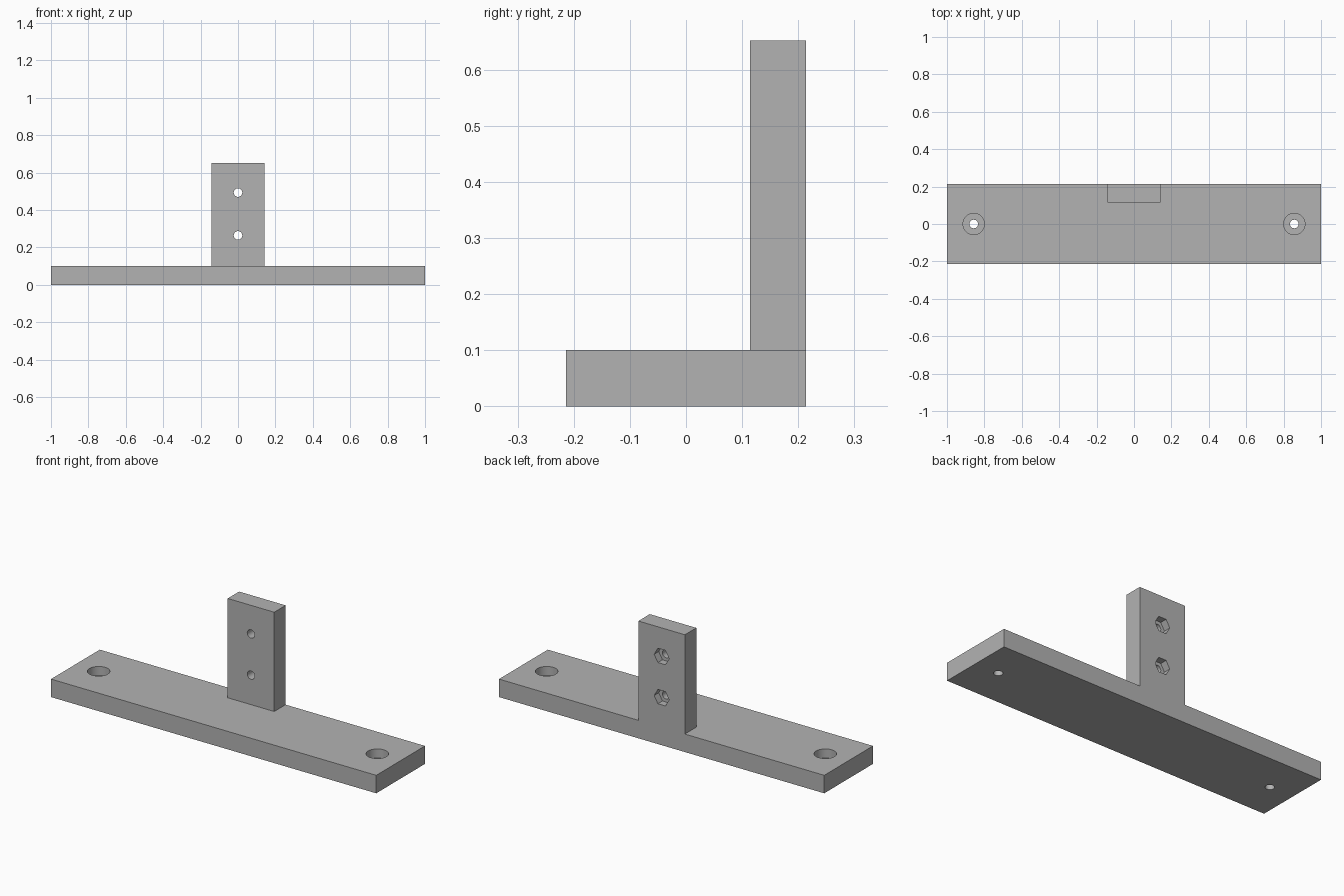
import bpy, math

if "Cube" in bpy.data.objects:
    bpy.data.objects.remove(bpy.data.objects["Cube"], do_unlink=True)

LENGTH, DEPTH, THICK = 2.0, 0.428, 0.1
POST_WIDTH, TOP = 0.286, 0.652
BACK = DEPTH / 2

grey = bpy.data.materials.new("plain grey")
grey.use_nodes = True
colour = (0.45, 0.45, 0.45, 1)
grey.diffuse_color = colour
grey.node_tree.nodes["Principled BSDF"].inputs["Base Color"].default_value = colour


def box(name, size, centre):
    bpy.ops.mesh.primitive_cube_add(size=1, location=centre)
    obj = bpy.context.object
    obj.name = name
    obj.scale = size
    bpy.ops.object.transform_apply(location=True, rotation=False, scale=True)
    obj.data.materials.append(grey)
    return obj


def prism(sides, radius, length, centre, rotation=(0, 0, 0)):
    bpy.ops.mesh.primitive_cylinder_add(vertices=sides, radius=radius, depth=length,
                                        location=centre, rotation=rotation)
    obj = bpy.context.object
    obj.data.materials.append(grey)
    return obj


def combine(target, other, operation):
    other.hide_render = True
    mod = target.modifiers.new("combine", "BOOLEAN")
    mod.operation, mod.solver, mod.object = operation, "EXACT", other
    bpy.context.view_layer.objects.active = target
    bpy.ops.object.modifier_apply(modifier=mod.name)
    bpy.data.objects.remove(other, do_unlink=True)


# Base plate with the upright post flush to its back edge
bracket = box("mounting_bracket", (LENGTH, DEPTH, THICK), (0, 0, THICK / 2))
post = box("post", (POST_WIDTH, 0.1, TOP - 0.05), (0, BACK - 0.05, (TOP + 0.05) / 2))
combine(bracket, post, "UNION")

# Counterbored screw holes at both ends of the base
for x in (-0.857, 0.857):
    combine(bracket, prism(48, 0.057, 0.1, (x, 0, THICK)), "DIFFERENCE")
    combine(bracket, prism(32, 0.023, 0.4, (x, 0, THICK / 2)), "DIFFERENCE")

# Bolt holes through the post with hexagonal nut pockets in the back
for z in (0.264, 0.493):
    hexagon = prism(6, 0.046, 0.08, (0, BACK, z), (math.pi / 2, 0, 0))
    hexagon.rotation_euler = (math.pi / 2, math.pi / 6, 0)
    combine(bracket, hexagon, "DIFFERENCE")
    combine(bracket, prism(32, 0.023, 0.4, (0, BACK - 0.05, z), (math.pi / 2, 0, 0)),
            "DIFFERENCE")

# Smooth the round bores, keep every other edge crisp
bpy.ops.object.select_all(action="DESELECT")
bracket.select_set(True)
bpy.context.view_layer.objects.active = bracket
bpy.ops.object.shade_smooth_by_angle(angle=math.radians(30))
